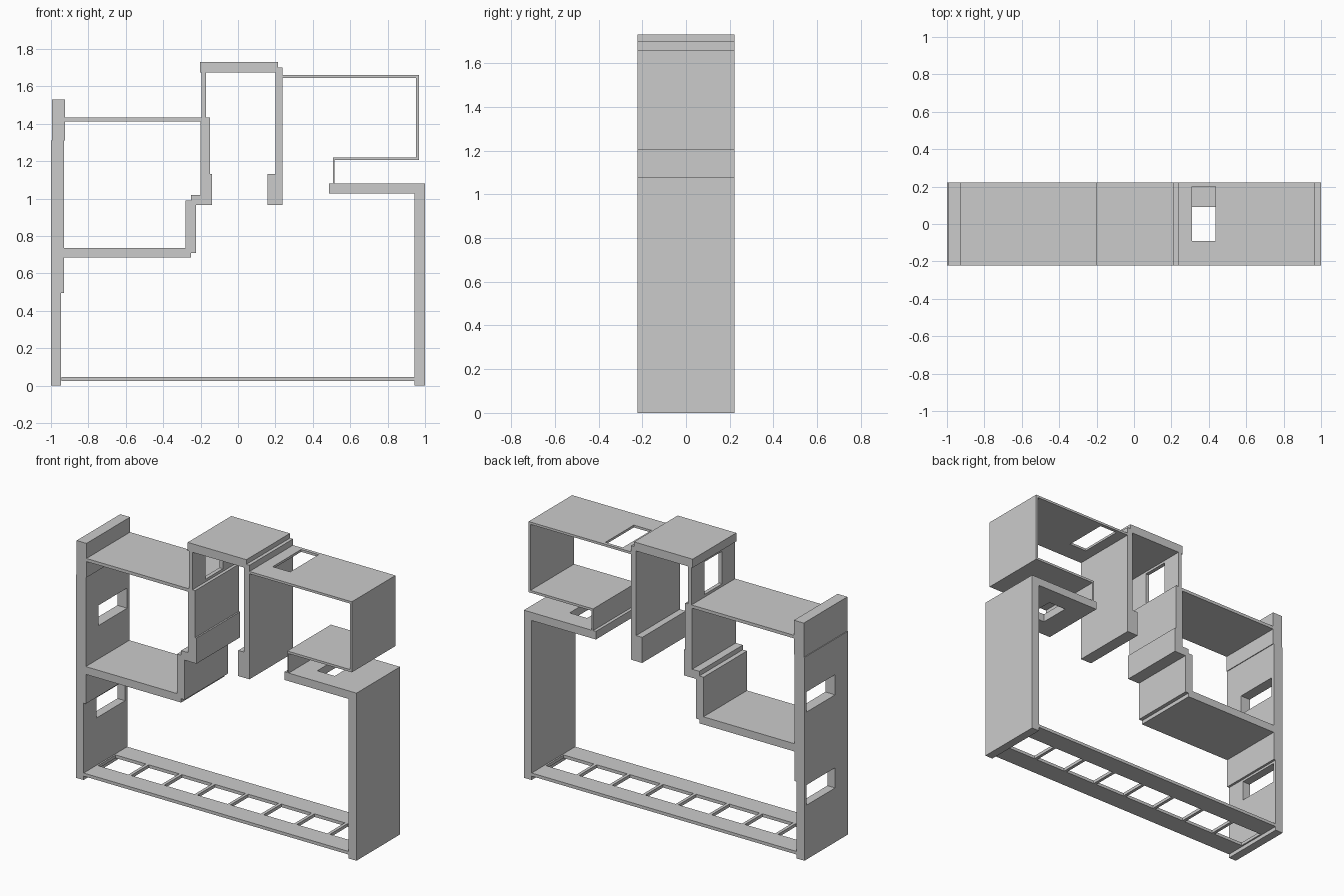
import bpy

if "Cube" in bpy.data.objects:
    bpy.data.objects.remove(bpy.data.objects["Cube"])

HALF = 0.222  # half depth of the whole shelf unit


def panel(name, x0, x1, z0, z1, axis='z', holes=()):
    """Full-depth slab (axis z) or upright (axis x); holes are (u0, u1, v0, v1) in its plane."""
    if axis == 'z':
        u_range, v_range, lo, hi = (x0, x1), (-HALF, HALF), z0, z1
        place = lambda u, v: (u, v, (lo + hi) / 2)
    else:
        u_range, v_range, lo, hi = (-HALF, HALF), (z0, z1), x0, x1
        place = lambda u, v: ((lo + hi) / 2, u, v)
    us = sorted(set(u_range) | {e for h in holes for e in h[:2]})
    vs = sorted(set(v_range) | {e for h in holes for e in h[2:]})
    verts = [place(u, v) for v in vs for u in us]
    n = len(us)
    faces = []
    for j in range(len(vs) - 1):
        for i in range(n - 1):
            cu, cv = (us[i] + us[i + 1]) / 2, (vs[j] + vs[j + 1]) / 2
            if not any(a < cu < b and c < cv < d for a, b, c, d in holes):
                k = j * n + i
                faces.append((k, k + 1, k + n + 1, k + n))
    mesh = bpy.data.meshes.new(name)
    mesh.from_pydata(verts, [], faces)
    mesh.update()
    obj = bpy.data.objects.new(name, mesh)
    bpy.context.collection.objects.link(obj)
    solid = obj.modifiers.new("thickness", 'SOLIDIFY')
    solid.thickness = hi - lo
    solid.offset = 0
    return obj


# Left wall in three thicknesses, with two cable openings
panel("left_wall_lower", -1.0, -0.945, 0.0, 0.495, 'x', [(-0.09, 0.2, 0.35, 0.48)])
panel("left_wall_middle", -1.0, -0.93, 0.495, 1.31, 'x', [(-0.09, 0.2, 0.95, 1.08)])
panel("left_wall_upper", -0.995, -0.925, 1.31, 1.53, 'x')

# Right leg and bottom ladder floor with eight cells
panel("right_leg", 0.945, 1.0, 0.0, 1.08, 'x')
pitch, rung = 1.89 / 8, 0.01
cells = [(-0.945 + i * pitch + rung, -0.945 + (i + 1) * pitch - rung, -0.09, 0.09)
         for i in range(8)]
panel("ladder_floor", -0.945, 0.945, 0.025, 0.045, 'z', cells)

# Left compartment
panel("left_top_shelf", -0.93, -0.2, 1.413, 1.433)
panel("left_lower_shelf", -0.93, -0.25, 0.685, 0.735)
panel("left_riser_foot", -0.25, -0.225, 0.71, 0.735)
panel("left_riser", -0.28, -0.225, 0.735, 0.99, 'x')
panel("left_step", -0.25, -0.2, 0.99, 1.02)
panel("left_step_base", -0.225, -0.2, 0.965, 0.99)
panel("centre_left_wall", -0.2, -0.15, 0.965, 1.433, 'x')
panel("centre_left_lip", -0.15, -0.14, 0.965, 1.13, 'x')

# Centre tower
panel("tower_left_wall", -0.195, -0.17, 1.433, 1.675, 'x', [(-0.09, 0.09, 1.45, 1.66)])
panel("tower_top", -0.203, 0.215, 1.675, 1.73)
panel("tower_right_wall", 0.2, 0.237, 0.965, 1.675, 'x')
panel("tower_right_cap", 0.215, 0.237, 1.675, 1.70)
panel("tower_right_lip", 0.157, 0.2, 0.965, 1.13, 'x')

# Right compartment of thin boards
panel("right_top_board", 0.237, 0.967, 1.645, 1.66, 'z', [(0.31, 0.435, -0.09, 0.2)])
panel("right_side_board", 0.953, 0.967, 1.205, 1.645, 'x')
panel("right_lower_board", 0.507, 0.953, 1.205, 1.22)
panel("right_small_riser", 0.507, 0.517, 1.08, 1.205, 'x')
panel("right_slab", 0.487, 0.945, 1.028, 1.08, 'z', [(0.635, 0.76, -0.1, 0.1)])
